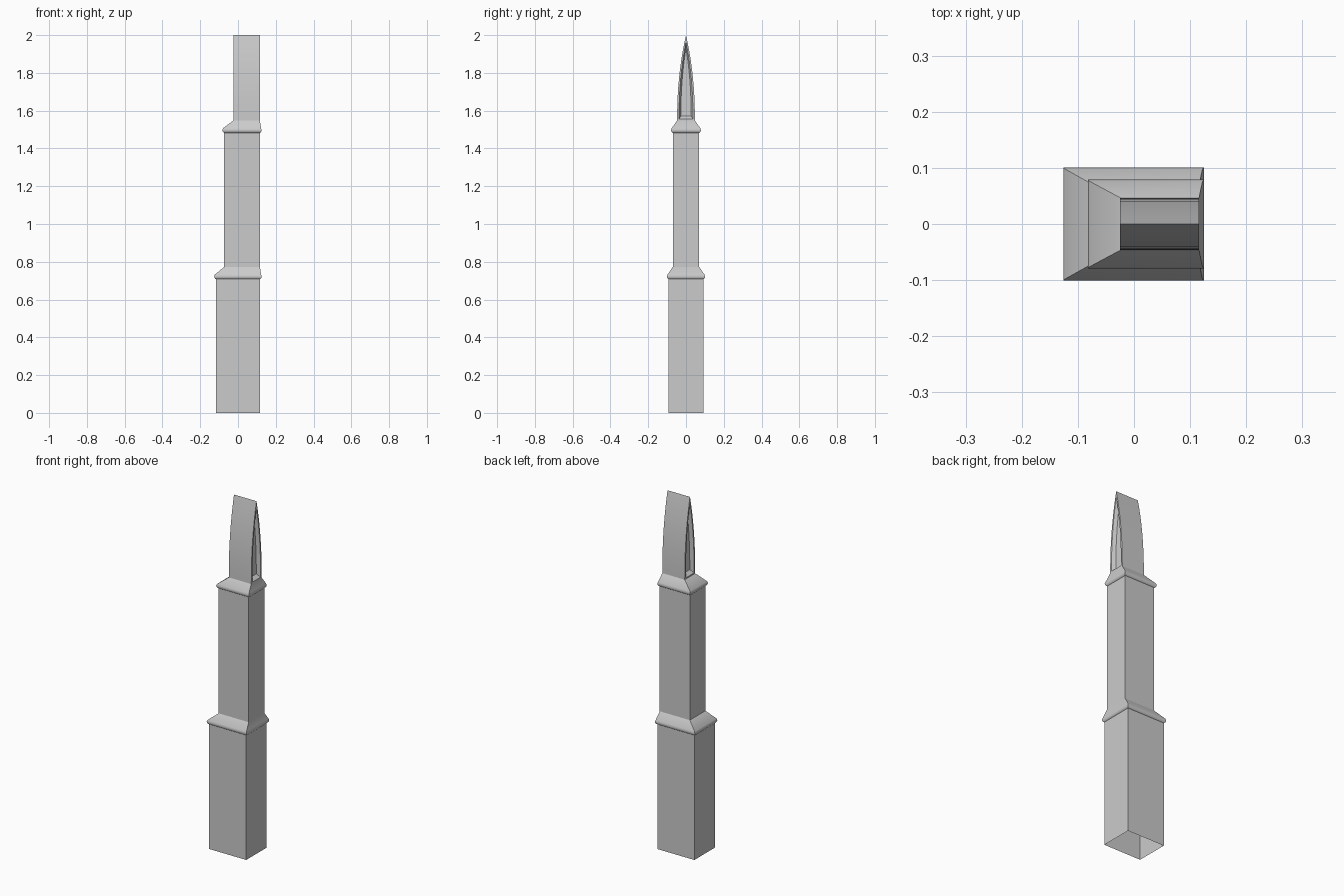
import bpy
import math

cube = bpy.data.objects.get("Cube")
if cube:
    bpy.data.objects.remove(cube)

stone = bpy.data.materials.new("grey stone")
stone.use_nodes = True
colour = (0.6, 0.6, 0.6, 1)
stone.diffuse_color = colour
stone.node_tree.nodes["Principled BSDF"].inputs["Base Color"].default_value = colour


def loft(name, loops, caps=False):
    """Skin closed loops of equal length into one surface."""
    n = len(loops[0])
    verts = [p for loop in loops for p in loop]
    faces = [(a * n + i, a * n + (i + 1) % n, (a + 1) * n + (i + 1) % n, (a + 1) * n + i)
             for a in range(len(loops) - 1) for i in range(n)]
    if caps:
        faces += [tuple(reversed(range(n))), tuple(range(len(verts) - n, len(verts)))]
    mesh = bpy.data.meshes.new(name)
    mesh.from_pydata(verts, [], faces)
    mesh.materials.append(stone)
    obj = bpy.data.objects.new(name, mesh)
    bpy.context.collection.objects.link(obj)
    bpy.ops.object.select_all(action='DESELECT')
    obj.select_set(True)
    bpy.context.view_layer.objects.active = obj
    bpy.ops.object.shade_smooth_by_angle(angle=math.radians(35))
    return obj


def rect(x0, x1, y, z):
    return [(x0, -y, z), (x1, -y, z), (x1, y, z), (x0, y, z)]


def moulding(name, z, low, high):
    """Rounded lip that grows from the low section and slopes in to the high one."""
    x0, x1, y = low
    loops = [rect(x0, x1, y, z)]
    for grow, rise in ((0.004, 0.002), (0.008, 0.008), (0.009, 0.015), (0.006, 0.024)):
        loops.append(rect(x0 - grow, x1 + grow, y + grow, z + rise))
    loops.append(rect(*high, z + 0.065))
    return loft(name, loops)


# Cross-sections: left end, right end, half depth
base = (-0.117, 0.116, 0.092)
middle = (-0.073, 0.116, 0.07)
top = (-0.025, 0.116, 0.047)

# Shafts, open underneath, and the sloping mouldings above them
loft("lower_shaft", [rect(*base, 0), rect(*base, 0.708)])
moulding("lower_moulding", 0.708, base, middle)
loft("middle_shaft", [rect(*middle, 0.773), rect(*middle, 1.483)])
moulding("upper_moulding", 1.483, middle, top)


def arch(x, width, z0, z1, steps=10):
    """Pointed arch outline standing across the blade."""
    side = []
    for i in range(steps + 1):
        t = i / steps
        side.append((width * (1 - t ** 2.2), z0 + (z1 - z0) * t))
    right = [(x, y, z) for y, z in side]
    left = [(x, -y, z) for y, z in reversed(side[:-1])]
    return right + left


# Pointed blade with a recessed arched panel in each end
x0, x1, _ = top
outer = (0.047, 1.548, 2.0)
frame = (0.037, 1.555, 1.965)
panel = (0.027, 1.572, 1.93)
depth = 0.02
loft("pointed_blade", [
    arch(x0 + depth, *panel), arch(x0, *frame), arch(x0, *outer),
    arch(x1, *outer), arch(x1, *frame), arch(x1 - depth, *panel)], caps=True)
